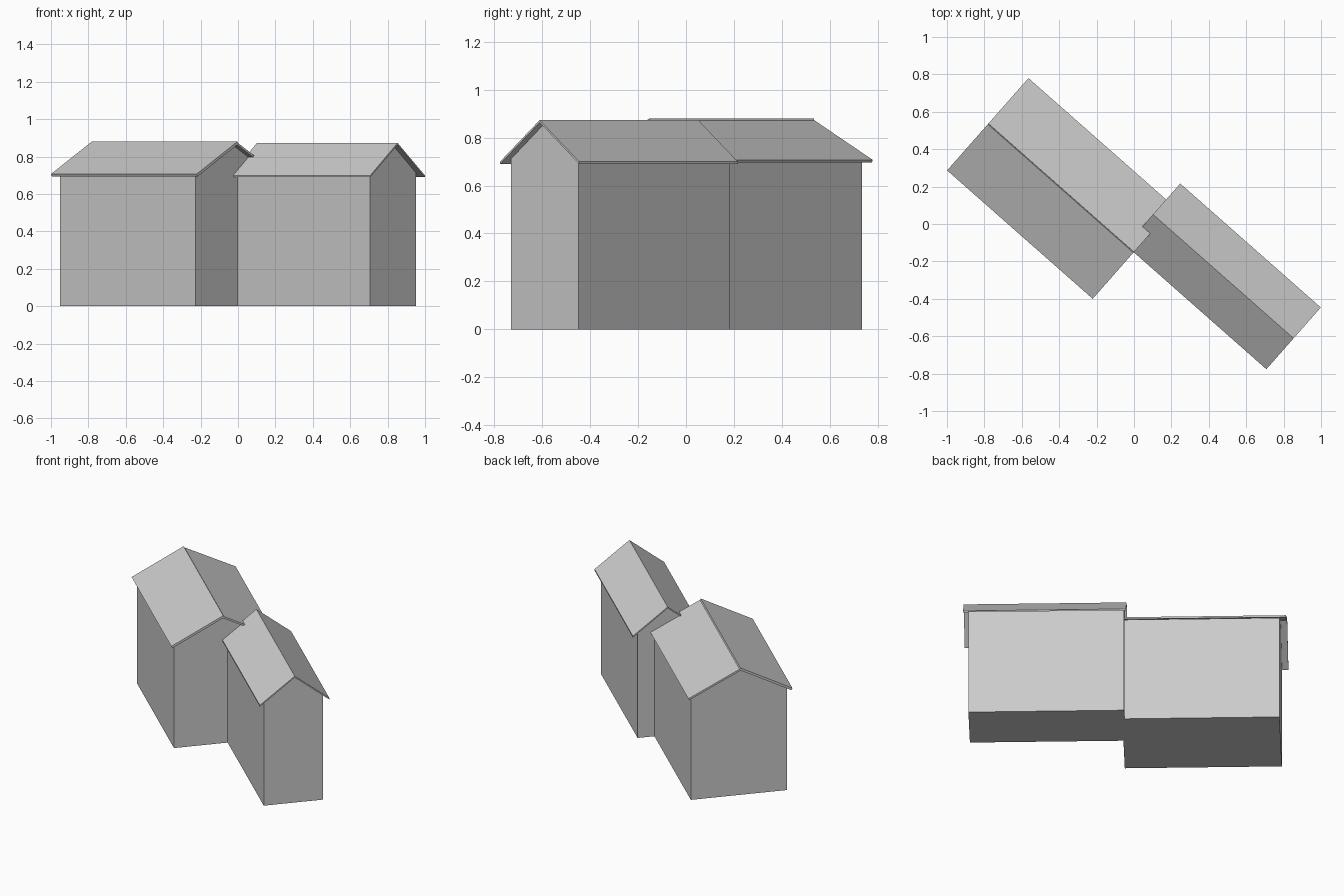
import bpy
import bmesh
from math import radians

cube = bpy.data.objects.get("Cube")
if cube:
    bpy.data.objects.remove(cube, do_unlink=True)

# One plain grey for walls and roofs
grey = bpy.data.materials.new("plain_grey")
grey.use_nodes = True
colour = (0.6, 0.6, 0.6, 1)
grey.diffuse_color = colour
grey.node_tree.nodes["Principled BSDF"].inputs["Base Color"].default_value = colour

ANGLE = radians(-41.4)


def extrude_profile(name, profile, start, end, centre):
    """Sweep a (width, height) profile along the building's length."""
    bm = bmesh.new()
    face = bm.faces.new([bm.verts.new((start, v, z)) for v, z in profile])
    swept = bmesh.ops.extrude_face_region(bm, geom=[face])["geom"]
    verts = [g for g in swept if isinstance(g, bmesh.types.BMVert)]
    bmesh.ops.translate(bm, verts=verts, vec=(end - start, 0, 0))
    bmesh.ops.recalc_face_normals(bm, faces=bm.faces)
    mesh = bpy.data.meshes.new(name)
    bm.to_mesh(mesh)
    bm.free()
    mesh.materials.append(grey)
    obj = bpy.data.objects.new(name, mesh)
    obj.location = (*centre, 0)
    obj.rotation_euler.z = ANGLE
    bpy.context.collection.objects.link(obj)
    return obj


def walls(name, half, edge, peak, start, end, centre):
    """Gabled wall block."""
    profile = [(-half, 0), (half, 0), (half, edge), (0, peak), (-half, edge)]
    extrude_profile(name, profile, start, end, centre)


def roof_slope(name, ridge, eave, thick, start, end, centre):
    """Thin sloping slab, cut square to the slope."""
    run, drop = eave[0] - ridge[0], ridge[1] - eave[1]
    length = (run * run + drop * drop) ** 0.5
    dv, dz = -thick * drop / length * (1 if run > 0 else -1), -thick * abs(run) / length
    profile = [ridge, eave, (eave[0] + dv, eave[1] + dz), (ridge[0] + dv, ridge[1] + dz)]
    extrude_profile(name, profile, start, end, centre)


# Wide building, its front roof slab lapping over the back slab
wide = (-0.3925, 0.19)
walls("wide_building_walls", 0.304, 0.703, 0.862, -0.479, 0.487, wide)
roof_slope("wide_roof_front", (0, 0.88), (-0.329, 0.707), 0.015, -0.519, 0.519, wide)
roof_slope("wide_roof_back", (0.005, 0.872), (0.329, 0.707), 0.012, -0.519, 0.519, wide)

# Narrow building with a mitred roof
narrow = (0.4775, -0.28)
walls("narrow_building_walls", 0.1875, 0.712, 0.86, -0.49, 0.468, narrow)
outer, ridge, eave, thick = 0.22, 0.873, 0.70, 0.01
extrude_profile("narrow_roof",
                [(-outer, eave), (0, ridge), (outer, eave),
                 (outer, eave - thick), (0, ridge - thick), (-outer, eave - thick)],
                -0.501, 0.501, narrow)
